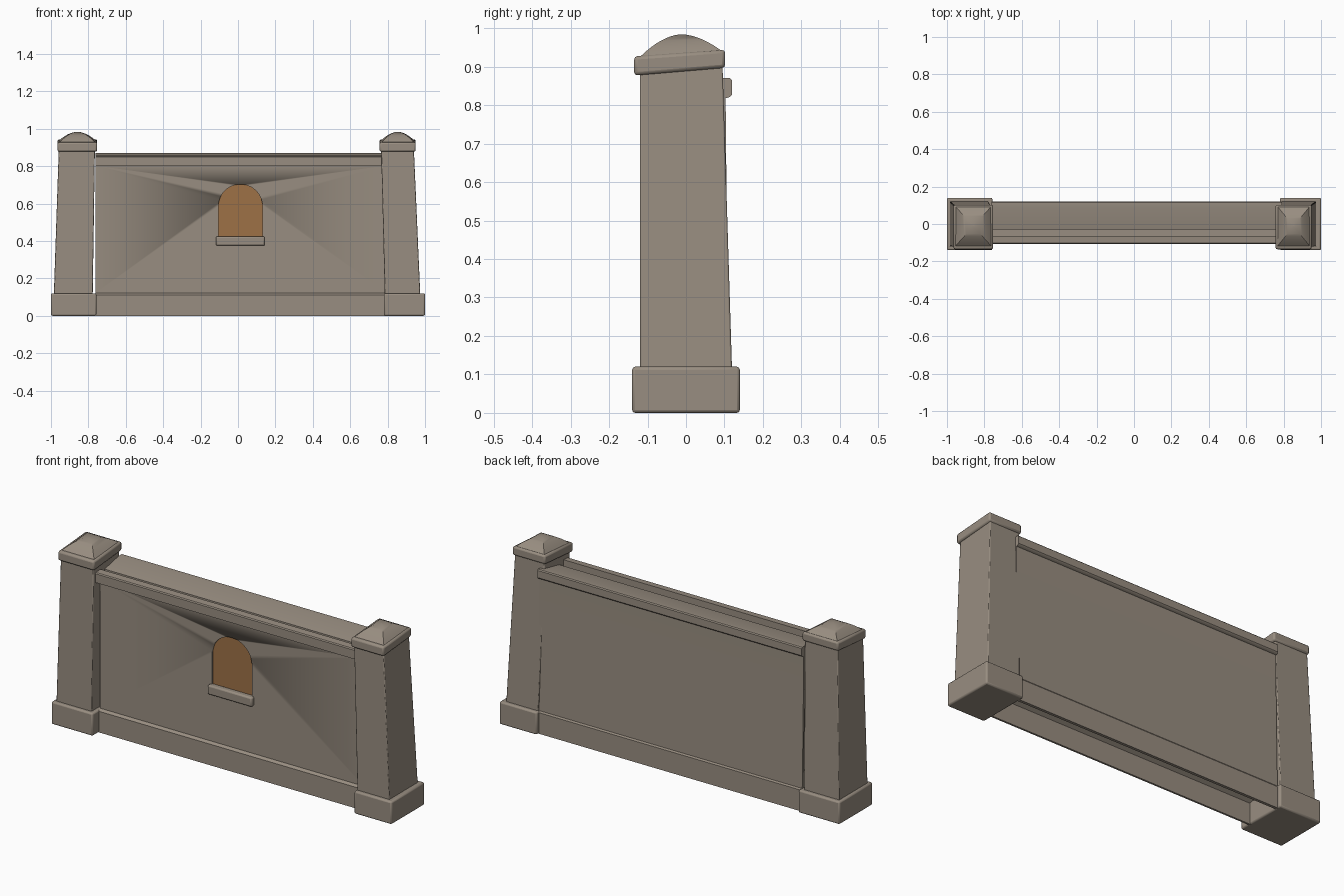
import bpy
import bmesh
import math

cube = bpy.data.objects.get("Cube")
if cube:
    bpy.data.objects.remove(cube)


def make_material(name, colour):
    mat = bpy.data.materials.new(name)
    mat.use_nodes = True
    mat.diffuse_color = (*colour, 1)
    mat.node_tree.nodes["Principled BSDF"].inputs["Base Color"].default_value = (*colour, 1)
    return mat


stone = make_material("warm grey stone", (0.315, 0.268, 0.218))
amber = make_material("amber window", (0.34, 0.165, 0.062))


def finish(name, bm, mat, bevel=0.0):
    bmesh.ops.recalc_face_normals(bm, faces=bm.faces[:])
    mesh = bpy.data.meshes.new(name)
    bm.to_mesh(mesh)
    bm.free()
    mesh.materials.append(mat)
    obj = bpy.data.objects.new(name, mesh)
    bpy.context.collection.objects.link(obj)
    bpy.ops.object.select_all(action="DESELECT")
    bpy.context.view_layer.objects.active = obj
    obj.select_set(True)
    bpy.ops.object.shade_smooth_by_angle(angle=math.radians(35))
    if bevel:
        mod = obj.modifiers.new("soft edges", "BEVEL")
        mod.width = bevel
        mod.segments = 2
    return obj


def loft(name, rings, mat, bevel=0.0):
    """Skin a stack of matching point rings and close both ends."""
    bm = bmesh.new()
    loops = [[bm.verts.new(p) for p in ring] for ring in rings]
    for low, high in zip(loops, loops[1:]):
        for i in range(len(low)):
            j = (i + 1) % len(low)
            bm.faces.new((low[i], low[j], high[j], high[i]))
    bm.faces.new(loops[0])
    bm.faces.new(loops[-1])
    return finish(name, bm, mat, bevel)


def rect(x0, x1, y0, y1, z_front, z_back=None):
    z_back = z_front if z_back is None else z_back
    return [(x0, y0, z_front), (x1, y0, z_front), (x1, y1, z_back), (x0, y1, z_back)]


def pillar(side, base_x, foot_x, head_x, cap_x):
    # Plinth, leaning shaft and sloping cap slab
    loft(side + "_pillar_base", [rect(*base_x, -0.14, 0.14, 0), rect(*base_x, -0.14, 0.14, 0.12)],
         stone, 0.008)
    loft(side + "_pillar_shaft", [rect(*foot_x, -0.12, 0.12, 0.1),
                                  rect(*head_x, -0.12, 0.095, 0.9)], stone, 0.004)
    loft(side + "_pillar_cap", [rect(*cap_x, -0.135, 0.102, 0.877, 0.897),
                                rect(*cap_x, -0.135, 0.102, 0.927, 0.944)], stone, 0.009)
    # Square dome with an arched profile
    cx, cy = sum(cap_x) / 2, -0.012
    hx, hy = (cap_x[1] - cap_x[0]) / 2 - 0.01, 0.106
    rings = []
    for k in range(9):
        s = 1 - k / 8 * 0.99
        rise = 1 - s ** 1.8
        z = 0.984 * rise
        rings.append(rect(cx - hx * s, cx + hx * s, cy - hy * s, cy + hy * s,
                          z + 0.927 * (1 - rise), z + 0.94 * (1 - rise)))
    loft(side + "_pillar_dome", rings, stone)


pillar("right", (-1.0, -0.757), (-0.985, -0.777), (-0.958, -0.765), (-0.965, -0.753))
pillar("left", (0.78, 1.0), (0.785, 0.975), (0.765, 0.94), (0.757, 0.95))

# Hollow wall with skirting, a front rail, a channel and a sloping coping behind
section = [(-0.085, 0), (-0.085, 0.112), (-0.078, 0.12), (-0.07, 0.122), (-0.07, 0.803),
           (-0.107, 0.803), (-0.107, 0.85), (-0.102, 0.855), (-0.065, 0.858), (-0.065, 0.8),
           (-0.03, 0.8), (-0.03, 0.845), (0.09, 0.87), (0.114, 0.87), (0.119, 0.865),
           (0.119, 0.827), (0.114, 0.821), (0.103, 0.818), (0.106, 0.5), (0.114, 0.12),
           (0.12, 0.112), (0.12, 0), (0.105, 0), (0.09, 0.78), (-0.045, 0.78),
           (-0.045, 0.13), (-0.075, 0.11), (-0.075, 0)]
wall = loft("wall", [[(x, y, z) for y, z in section] for x in (-0.763, 0.79)], stone)

# Arched window set in a shallow recess
cx, radius, spring, sill_z = 0.013, 0.118, 0.585, 0.41


def arch(y):
    pts = [(cx - radius, y, sill_z), (cx + radius, y, sill_z)]
    return pts + [(cx + radius * math.cos(math.pi * i / 20), y,
                   spring + radius * math.sin(math.pi * i / 20)) for i in range(21)]


cutter = loft("window_cutter", [arch(-0.1), arch(-0.058)], stone)
cutter.hide_render = True
cut = wall.modifiers.new("window recess", "BOOLEAN")
cut.operation = "DIFFERENCE"
cut.object = cutter
bpy.context.view_layer.objects.active = wall
bpy.ops.object.modifier_apply(modifier=cut.name)
bpy.data.objects.remove(cutter)
loft("window_pane", [arch(-0.0575), arch(-0.061)], amber)

# Window sill
loft("window_sill", [rect(-0.118, 0.143, -0.09, -0.055, 0.375),
                     rect(-0.118, 0.143, -0.09, -0.055, 0.425)], stone, 0.008)
